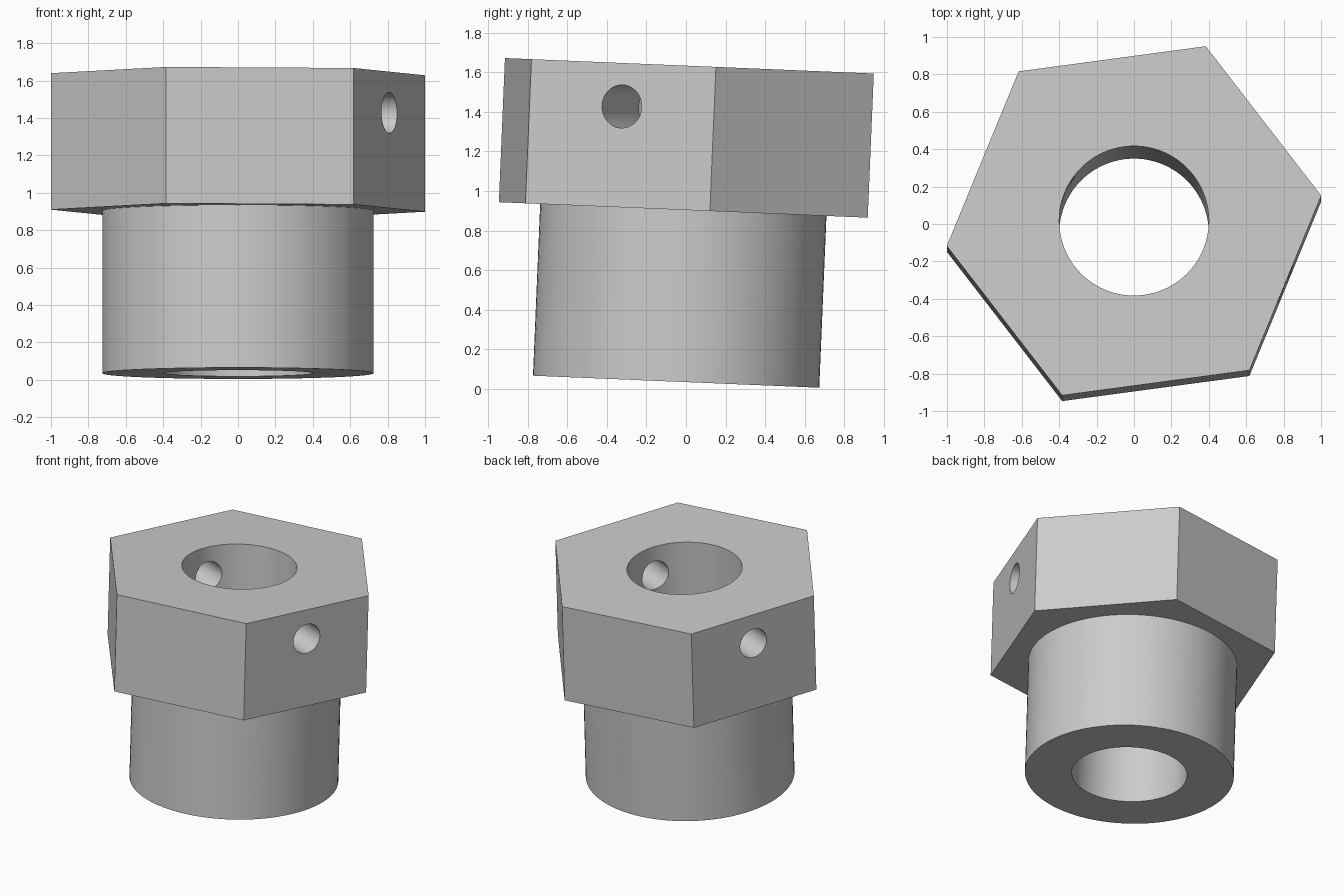
import bpy
from math import radians
from mathutils import Matrix

cube = bpy.data.objects.get("Cube")
if cube:
    bpy.data.objects.remove(cube, do_unlink=True)

# Main dimensions
HEAD_BASE, HEIGHT = 0.87, 1.6
HEX_TURN = radians(7.65)
TILT = radians(2.4)

steel = bpy.data.materials.new("light grey steel")
grey = (0.6, 0.6, 0.6, 1)
steel.use_nodes = True
steel.diffuse_color = grey
steel.node_tree.nodes["Principled BSDF"].inputs["Base Color"].default_value = grey


def prism(name, sides, radius, bottom, top):
    """Upright prism with its first corner on +x."""
    bpy.ops.mesh.primitive_cylinder_add(vertices=sides, radius=radius, depth=top - bottom)
    obj = bpy.context.object
    obj.name = name
    # Primitive corners start on +y
    obj.data.transform(Matrix.Translation((0, 0, (bottom + top) / 2)) @ Matrix.Rotation(radians(-90), 4, "Z"))
    obj.data.materials.append(steel)
    return obj


def combine(target, tool, operation):
    """Apply a boolean and discard the tool."""
    mod = target.modifiers.new(tool.name, "BOOLEAN")
    mod.operation, mod.solver, mod.object = operation, "EXACT", tool
    bpy.context.view_layer.objects.active = target
    bpy.ops.object.modifier_apply(modifier=mod.name)
    bpy.data.objects.remove(tool, do_unlink=True)


# Hexagonal head joined to the round shank
body = prism("hex_head_bushing", 6, 1.01, HEAD_BASE, HEIGHT)
body.data.transform(Matrix.Rotation(HEX_TURN, 4, "Z"))
combine(body, prism("shank", 96, 0.725, 0, HEAD_BASE + 0.2), "UNION")

# Central bore
combine(body, prism("bore_cutter", 96, 0.4, -0.2, HEIGHT + 0.2), "DIFFERENCE")

# Cross hole through two opposite flats
pin = prism("pin_hole_cutter", 48, 0.109, -1.2, 1.2)
pin.data.transform(Matrix.Translation((0, 0, 1.38))
                   @ Matrix.Rotation(HEX_TURN - radians(30), 4, "Z")
                   @ Matrix.Rotation(radians(90), 4, "Y"))
combine(body, pin, "DIFFERENCE")

# Slight lean toward the back
body.data.transform(Matrix.Translation((0, -0.05, 0.035)) @ Matrix.Rotation(-TILT, 4, "X"))

bpy.ops.object.select_all(action="DESELECT")
body.select_set(True)
bpy.context.view_layer.objects.active = body
bpy.ops.object.shade_smooth_by_angle(angle=radians(30))
